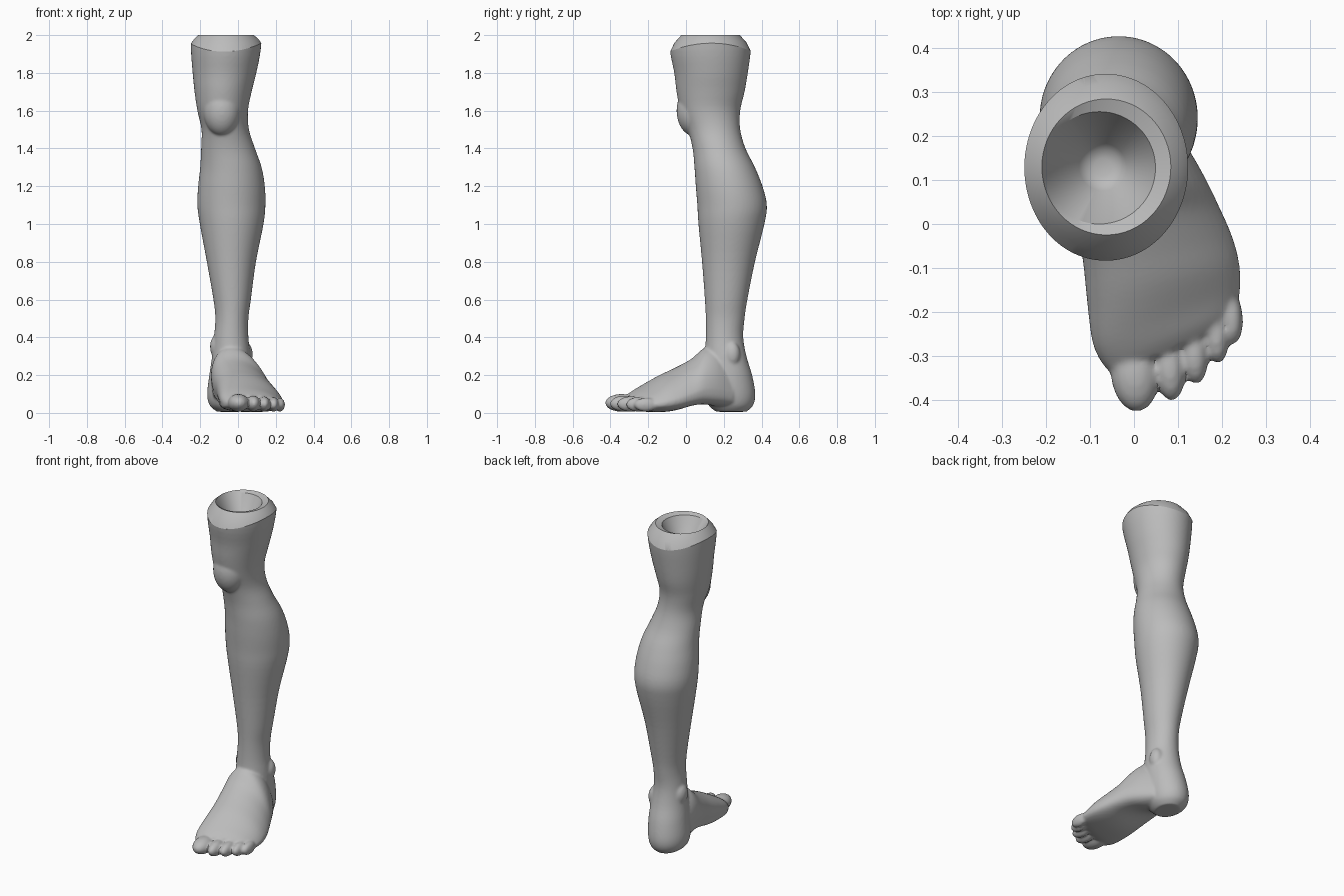
import bpy, bmesh, math
from mathutils import Matrix

cube = bpy.data.objects.get("Cube")
if cube:
    bpy.data.objects.remove(cube, do_unlink=True)

TAU = 2 * math.pi


def smooth_rows(rows, steps=4):
    """Catmull-Rom interpolation between parameter rows."""
    out = []
    for i in range(len(rows) - 1):
        a, b, c, d = (rows[max(0, min(len(rows) - 1, i + k))] for k in (-1, 0, 1, 2))
        for s in range(steps):
            t = s / steps
            out.append([q + t * (r - p) / 2
                        + t * t * (2 * p - 5 * q + 4 * r - w) / 2
                        + t * t * t * (3 * q - p - 3 * r + w) / 2
                        for p, q, r, w in zip(a, b, c, d)])
    return out + [list(rows[-1])]


def loft(bm, rings):
    """Skin closed rings of points and cap both ends."""
    loops = [[bm.verts.new(p) for p in ring] for ring in rings]
    n = len(loops[0])
    faces = [bm.faces.new((a[i], a[(i + 1) % n], b[(i + 1) % n], b[i]))
             for a, b in zip(loops, loops[1:]) for i in range(n)]
    faces += [bm.faces.new(loops[0]), bm.faces.new(loops[-1])]
    bmesh.ops.recalc_face_normals(bm, faces=faces)


def ellipse(cx, cy, rx, ry, height, n=64):
    return [(cx + rx * math.cos(TAU * i / n), cy + ry * math.sin(TAU * i / n),
             height(TAU * i / n)) for i in range(n)]


def blob(bm, centre, radii, turn=0.0):
    mat = (Matrix.Translation(centre) @ Matrix.Rotation(turn, 4, 'Z')
           @ Matrix.Diagonal((*radii, 1)))
    bmesh.ops.create_uvsphere(bm, u_segments=32, v_segments=20, radius=1, matrix=mat)


def make_object(name, bm):
    mesh = bpy.data.meshes.new(name)
    bm.to_mesh(mesh)
    bm.free()
    obj = bpy.data.objects.new(name, mesh)
    bpy.context.collection.objects.link(obj)
    return obj


# Shaft from heel to thigh: z, x min, x max, y front, y back
SHAFT = [
    (.006, -.11, .02, .16, .32), (.04, -.15, .05, .12, .355),
    (.1, -.163, .065, .1, .367), (.2, -.152, .07, .1, .35),
    (.3, -.137, .066, .1, .32), (.4, -.127, .055, .105, .303),
    (.5, -.12, .055, .105, .31), (.6, -.13, .068, .1, .325),
    (.8, -.165, .095, .085, .365), (1, -.202, .135, .066, .415),
    (1.1, -.215, .145, .06, .428), (1.2, -.211, .142, .052, .405),
    (1.3, -.2, .125, .045, .365), (1.4, -.195, .09, .035, .315),
    (1.5, -.193, .058, .01, .287), (1.6, -.215, .053, -.03, .287),
    (1.7, -.23, .072, -.05, .31), (1.8, -.24, .097, -.062, .327),
    (1.92, -.249, .12, -.085, .343), (2.06, -.252, .13, -.09, .348)]

# Foot from ankle to toe roots: y, x min, x max, sole, top, shear, skew
FOOT = [
    (.25, -.12, .07, .03, .28, 0, .02), (.17, -.135, .125, .03, .34, 0, .03),
    (.1, -.135, .165, .03, .345, 0, .05), (.03, -.125, .195, .022, .285, .05, .06),
    (-.05, -.107, .223, .01, .238, .15, .06), (-.13, -.1, .24, .004, .197, .25, .05),
    (-.21, -.09, .242, .006, .148, .35, .04), (-.26, -.07, .228, .015, .118, .4, .02),
    (-.29, -.045, .205, .028, .095, .42, .01)]


def foot_ring(y, x0, x1, low, top, shear, skew, n=48):
    cx, rx, mid = (x0 + x1) / 2, (x1 - x0) / 2, low + .3 * (top - low)
    arch = .05 * math.exp(-((y - .05) / .09) ** 2)
    ring = []
    for i in range(n):
        c, s = math.cos(TAU * i / n), math.sin(TAU * i / n)
        if s >= 0:
            x, z = cx + rx * c - skew * s, mid + (top - mid) * s
        else:
            x = cx + rx * c
            z = mid - (mid - low) * abs(s) ** .6 + arch * -s * (1 - c) / 2
        ring.append((x, y + shear * (x - cx), z))
    return ring


bm = bmesh.new()
loft(bm, [ellipse((a + b) / 2, (f + k) / 2, (b - a) / 2, (k - f) / 2, lambda t, z=z: z)
          for z, a, b, f, k in smooth_rows(SHAFT)])
loft(bm, [foot_ring(*row) for row in smooth_rows(FOOT)])

# Kneecap and both ankle bones
blob(bm, (-.085, .045, 1.6), (.098, .095, .135))
blob(bm, (.04, .245, .31), (.038, .042, .065))
blob(bm, (-.11, .21, .35), (.038, .05, .065))

# Toes, big to little: x, y, half width, half length, half height
for x, y, w, length, h in [(.002, -.34, .055, .088, .047), (.081, -.325, .036, .078, .043),
                           (.137, -.292, .032, .073, .041), (.187, -.25, .029, .068, .039),
                           (.222, -.212, .026, .062, .037)]:
    blob(bm, (x, y, h + .006), (w, length, h), .08)
leg = make_object("leg", bm)

# Cutter for the bevelled top, flat rim and socket
def saddle(drop):
    return lambda t: 1.91 + .045 * math.cos(t) ** 2 - drop


def level(z):
    return lambda t: z


bm = bmesh.new()
loft(bm, [ellipse(-.062, .13, .25, .28, level(2.2)),
          ellipse(-.062, .13, .25, .28, saddle(.08)),
          ellipse(-.062, .13, .187, .215, saddle(0)),
          ellipse(-.062, .13, .17, .191, lambda t: 1.96 + .02 * math.cos(t) ** 2),
          ellipse(-.063, .13, .147, .155, level(2)),
          ellipse(-.079, .128, .128, .128, level(1.99)),
          ellipse(-.071, .13, .054, .054, level(1.86)),
          ellipse(-.071, .13, .04, .04, level(1.845)),
          ellipse(-.071, .13, .02, .02, level(1.838))])
cutter = make_object("socket_cutter", bm)
cutter.hide_render = True

# Fuse the body, soften it, then cut the socket
fuse = leg.modifiers.new("fuse", 'REMESH')
fuse.mode = 'VOXEL'
fuse.voxel_size = .008
soften = leg.modifiers.new("soften", 'SMOOTH')
soften.factor = .5
soften.iterations = 5
cut = leg.modifiers.new("cut", 'BOOLEAN')
cut.operation = 'DIFFERENCE'
cut.solver = 'EXACT'
cut.object = cutter
bpy.context.view_layer.update()
graph = bpy.context.evaluated_depsgraph_get()
mesh = bpy.data.meshes.new_from_object(leg.evaluated_get(graph))
leg.modifiers.clear()
leg.data = mesh
bpy.data.objects.remove(cutter, do_unlink=True)

# Single grey colour
grey = bpy.data.materials.new("plain grey")
grey.use_nodes = True
colour = (.5, .5, .5, 1)
grey.diffuse_color = colour
grey.node_tree.nodes["Principled BSDF"].inputs["Base Color"].default_value = colour
mesh.materials.clear()
mesh.materials.append(grey)

for o in bpy.context.selected_objects:
    o.select_set(False)
leg.select_set(True)
bpy.context.view_layer.objects.active = leg
bpy.ops.object.shade_smooth_by_angle(angle=math.radians(30))
